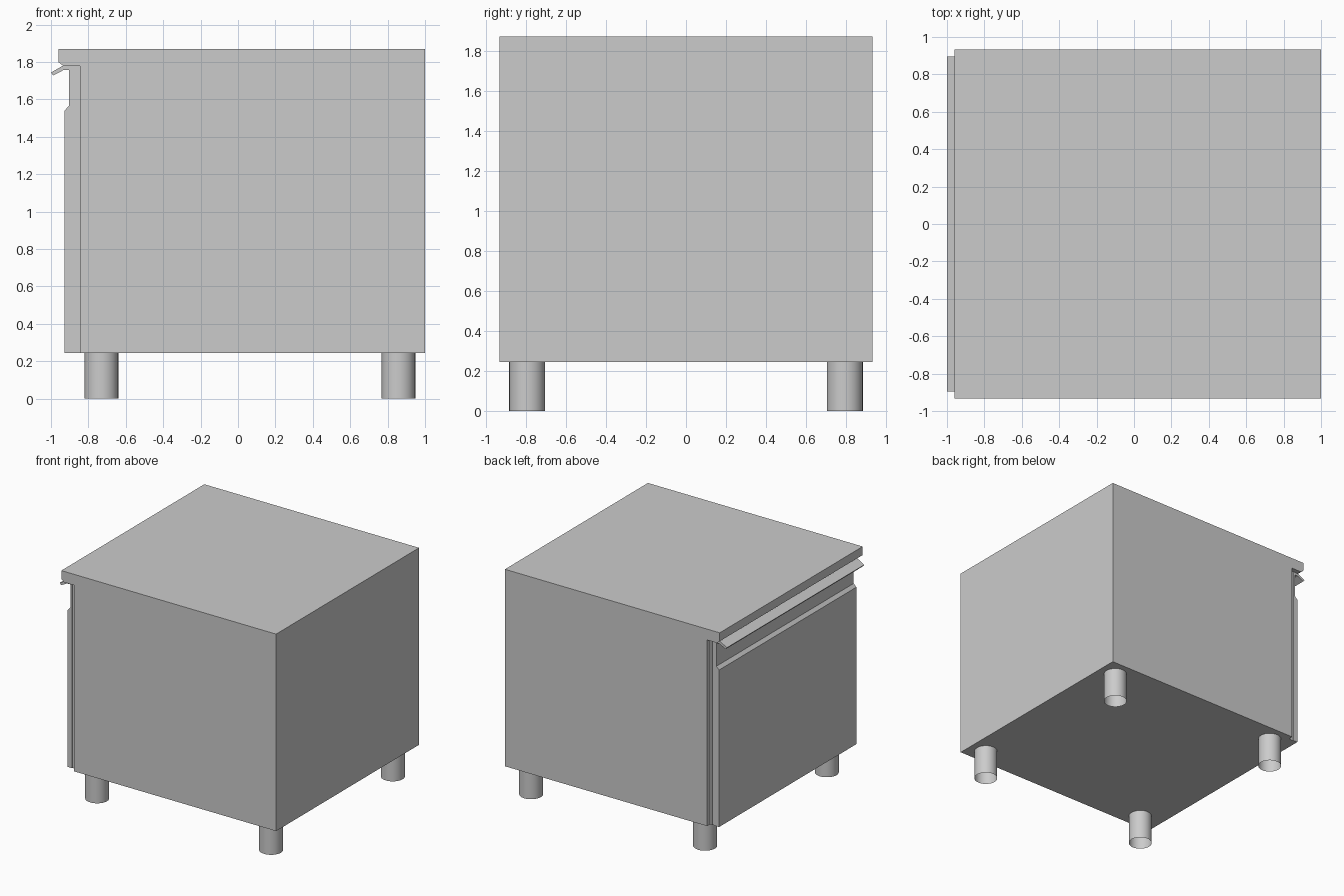
import bpy, bmesh

if "Cube" in bpy.data.objects:
    bpy.data.objects.remove(bpy.data.objects["Cube"])


def extrude_profile(name, points, half_width):
    """Solid made from an (x, z) profile swept along y, centred on y = 0."""
    bm = bmesh.new()
    face = bm.faces.new([bm.verts.new((x, -half_width, z)) for x, z in points])
    res = bmesh.ops.extrude_face_region(bm, geom=[face])
    verts = [g for g in res["geom"] if isinstance(g, bmesh.types.BMVert)]
    bmesh.ops.translate(bm, verts=verts, vec=(0, 2 * half_width, 0))
    bmesh.ops.recalc_face_normals(bm, faces=bm.faces)
    mesh = bpy.data.meshes.new(name)
    bm.to_mesh(mesh)
    bm.free()
    obj = bpy.data.objects.new(name, mesh)
    bpy.context.collection.objects.link(obj)
    return obj


def slab(name, x0, x1, z0, z1, half_width):
    return extrude_profile(name, [(x0, z0), (x1, z0), (x1, z1), (x0, z1)], half_width)


BOTTOM, DOOR_TOP, TOP = 0.245, 1.78, 1.87
DOOR_W = 0.895

# Cabinet body with the worktop lip overhanging the door
extrude_profile("cabinet_body", [
    (-0.845, BOTTOM), (1.0, BOTTOM), (1.0, TOP), (-0.96, TOP),
    (-0.96, 1.80), (-0.935, DOOR_TOP), (-0.845, DOOR_TOP)], 0.932)

# Layered door: inner liner, seal, and outer panel with a raised lower face
slab("door_liner", -0.866, -0.845, BOTTOM, DOOR_TOP, DOOR_W)
slab("door_seal", -0.888, -0.866, BOTTOM, DOOR_TOP, DOOR_W - 0.005)
extrude_profile("door_panel", [
    (-0.888, BOTTOM), (-0.928, BOTTOM), (-0.928, 1.54),
    (-0.904, 1.565), (-0.904, DOOR_TOP), (-0.888, DOOR_TOP)], DOOR_W)

# Bent full-width pull handle
extrude_profile("door_handle", [
    (-0.904, 1.778), (-0.94, 1.778), (-1.0, 1.744), (-0.988, 1.728),
    (-0.933, 1.757), (-0.904, 1.757)], DOOR_W)

# Four round tubular feet, open at the ends
for x, side_x in ((-0.73, "door"), (0.858, "rear")):
    for y, side_y in ((-0.793, "left"), (0.793, "right")):
        bpy.ops.mesh.primitive_cylinder_add(
            vertices=32, radius=0.09, depth=BOTTOM, end_fill_type='NOTHING',
            location=(x, y, BOTTOM / 2))
        foot = bpy.context.object
        foot.name = f"{side_x}_{side_y}_foot"
        bpy.ops.object.shade_smooth_by_angle()
